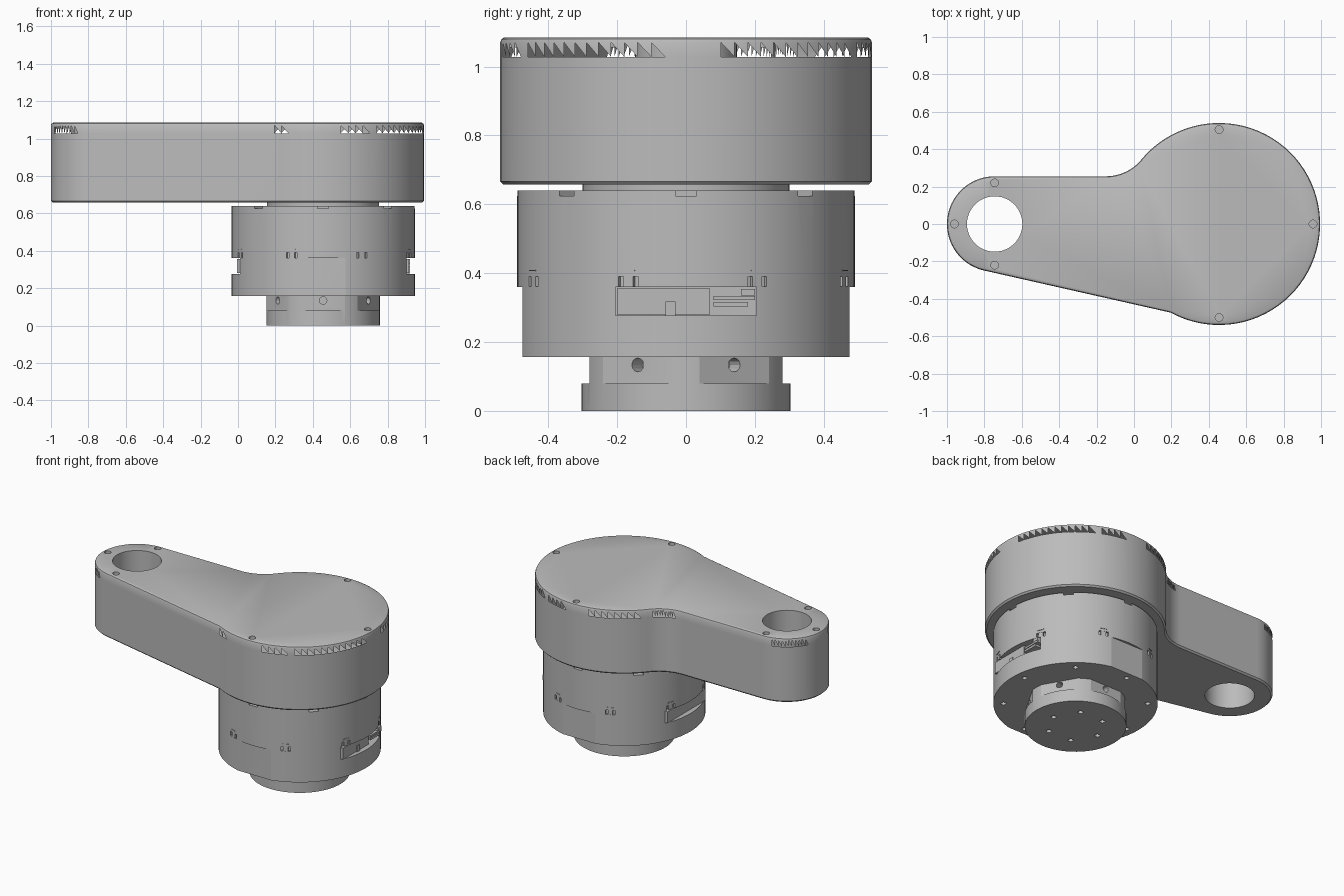
import bpy, bmesh
from math import sin, cos, pi, radians
from mathutils import Matrix, Vector

if "Cube" in bpy.data.objects:
    bpy.data.objects.remove(bpy.data.objects["Cube"])

CX = 0.455          # axis of the drive unit
SX = -0.745         # axis of the small arm end

grey = bpy.data.materials.new("plain_grey")
grey.use_nodes = True
grey.diffuse_color = (0.5, 0.5, 0.5, 1)
grey.node_tree.nodes["Principled BSDF"].inputs["Base Color"].default_value = (0.5, 0.5, 0.5, 1)


def finish(name, bm, smooth=25):
    """Turn a bmesh into a shaded object."""
    bmesh.ops.recalc_face_normals(bm, faces=bm.faces)
    me = bpy.data.meshes.new(name)
    bm.to_mesh(me)
    bm.free()
    me.materials.append(grey)
    ob = bpy.data.objects.new(name, me)
    bpy.context.collection.objects.link(ob)
    shade(ob, smooth)
    return ob


def shade(ob, angle=25):
    bpy.ops.object.select_all(action='DESELECT')
    bpy.context.view_layer.objects.active = ob
    ob.select_set(True)
    bpy.ops.object.shade_smooth_by_angle(angle=radians(angle))


def add_cyl(bm, r, z0, z1, x=CX, y=0, seg=96):
    m = Matrix.Translation((x, y, (z0 + z1) / 2))
    bmesh.ops.create_cone(bm, cap_ends=True, segments=seg, radius1=r, radius2=r,
                          depth=z1 - z0, matrix=m)


def add_box(bm, ang, r, z, size):
    """Box set at a radius and angle around the drive axis (radial, tangential, up)."""
    m = (Matrix.Translation((CX, 0, 0)) @ Matrix.Rotation(radians(ang), 4, 'Z')
         @ Matrix.Translation((r, 0, z)) @ Matrix.Diagonal((*size, 1)))
    bmesh.ops.create_cube(bm, size=1, matrix=m)


def add_radial_hole(bm, ang, r, z, radius):
    m = (Matrix.Translation((CX, 0, 0)) @ Matrix.Rotation(radians(ang), 4, 'Z')
         @ Matrix.Translation((r, 0, z)) @ Matrix.Rotation(pi / 2, 4, 'Y'))
    bmesh.ops.create_cone(bm, cap_ends=True, segments=12, radius1=radius,
                          radius2=radius, depth=0.12, matrix=m)


def cut(ob, bm):
    """Subtract the cutter shapes from an object and drop the cutter."""
    tool = finish("cutter", bm)
    tool.hide_render = True
    mod = ob.modifiers.new("cut", 'BOOLEAN')
    mod.object, mod.operation, mod.solver = tool, 'DIFFERENCE', 'EXACT'
    bpy.context.view_layer.objects.active = ob
    bpy.ops.object.modifier_apply(modifier=mod.name)
    bpy.data.objects.remove(tool)
    shade(ob)


# --- Arm housing: outline of arcs, each point flagged if a vent follows it ---
outline = []


def arc(cx, cy, r, a0, a1, n, vents):
    step = (a1 - a0) / n
    for i in range(n + 1):
        a = a0 + step * i
        mid = a + step / 2
        vent = i < n and any(lo < mid < hi for lo, hi in vents)
        outline.append((Vector((cx + r * cos(radians(a)), cy + r * sin(radians(a)))), vent))


arc(CX, 0, 0.54, -118.7, 140.4, 60,
    [(-119, -110), (-99, -95), (-80, -64), (-60, -5), (10, 61), (65, 85), (102, 135)])
outline.pop()
arc(-0.15, 0.5, 0.245, -39.6, -90, 14, [(-80, -45)])
arc(SX, 0, 0.255, 90, 258, 36, [(106, 157), (203, 246)])

pts = [p for p, _ in outline]
N = len(pts)
normals = []
for i in range(N):
    t = (pts[(i + 1) % N] - pts[i]).normalized() + (pts[i] - pts[i - 1]).normalized()
    normals.append(Vector((t.y, -t.x)).normalized())

bm = bmesh.new()
levels = [(0.657, 0.01), (0.667, 0), (1.028, 0), (1.07, 0), (1.08, 0.004), (1.085, 0.013)]
rings = [[bm.verts.new((*(p - n * inset), z)) for p, n in zip(pts, normals)]
         for z, inset in levels]
for k in range(len(levels) - 1):
    low, high = rings[k], rings[k + 1]
    for i in range(N):
        j = (i + 1) % N
        if k == 2 and outline[i][1]:
            bm.faces.new((low[j], high[j], high[i]))     # saw-tooth vent
        else:
            bm.faces.new((low[i], low[j], high[j], high[i]))


def loop(verts):
    return [bm.edges.get((v, verts[i - 1])) or bm.edges.new((v, verts[i - 1]))
            for i, v in enumerate(verts)]


def circle(x, y, z, r, n):
    return [bm.verts.new((x + r * cos(2 * pi * i / n), y + r * sin(2 * pi * i / n), z))
            for i in range(n)]


def tube(a, b):
    for i in range(len(a)):
        bm.faces.new((a[i - 1], a[i], b[i], b[i - 1]))


# Through hole and screw recesses in the lid
ztop, zbot = levels[-1][0], levels[0][0]
hole_top, hole_low = circle(SX, 0, ztop, 0.148, 48), circle(SX, 0, zbot, 0.148, 48)
tube(hole_low, hole_top)
top_edges = loop(rings[-1]) + loop(hole_top)
for x, y in [(SX, 0.22), (SX, -0.22), (-0.96, 0), (CX, 0.505), (CX, -0.5), (0.957, 0)]:
    upper, lower = circle(x, y, ztop, 0.021, 14), circle(x, y, ztop - 0.03, 0.021, 14)
    tube(lower, upper)
    bm.faces.new(lower)
    top_edges += loop(upper)
bmesh.ops.triangle_fill(bm, use_beauty=True, edges=top_edges, normal=(0, 0, 1))
bmesh.ops.triangle_fill(bm, use_beauty=True, edges=loop(rings[0]) + loop(hole_low),
                        normal=(0, 0, -1))
finish("arm_housing", bm, 30)

# --- Output shaft under the arm ---
bm = bmesh.new()
add_cyl(bm, 0.3, 0.6, 0.658)
finish("output_shaft", bm)

# --- Motor ring with notched rim and clip pockets ---
bm = bmesh.new()
add_cyl(bm, 0.49, 0.36, 0.64)
ring = finish("motor_ring", bm)
bm = bmesh.new()
for k in range(8):
    add_box(bm, 45 * k, 0.48, 0.64, (0.1, 0.06, 0.03))
    add_box(bm, 25 + 45 * k, 0.49, 0.372, (0.03, 0.06, 0.036))
cut(ring, bm)

bm = bmesh.new()
for k in range(8):
    a = 25 + 45 * k
    add_box(bm, a, 0.478, 0.375, (0.022, 0.03, 0.03))
    add_box(bm, a, 0.488, 0.408, (0.01, 0.04, 0.004))
finish("ring_clips", bm)

# --- Lower flange with flattened front and back and a window on each side ---
bm = bmesh.new()
add_cyl(bm, 0.49, 0.157, 0.361)
flange = finish("lower_flange", bm)
bm = bmesh.new()
for a in (90, -90):
    add_box(bm, a, 0.525, 0.26, (0.1, 1, 0.4))
for a in (0, 180):
    add_box(bm, a, 0.46, 0.327, (0.11, 0.41, 0.1))
for k in range(8):
    a = radians(5 + 45 * k)
    add_cyl(bm, 0.016, 0.1, 0.19, CX + 0.43 * cos(a), 0.43 * sin(a), 12)
cut(flange, bm)

# Connector parts inside the window
bm = bmesh.new()
add_box(bm, 0, 0.43, 0.318, (0.06, 0.27, 0.075))
add_box(bm, 180, 0.43, 0.318, (0.06, 0.4, 0.075))
for v in bm.verts:
    if v.co.x > CX and v.co.y > 0:
        v.co.y = 0.07
    elif v.co.x > CX:
        v.co.y = -0.2
finish("window_core", bm)
bm = bmesh.new()
for y, z, w, h in [(0.14, 0.328, 0.12, 0.012), (0.13, 0.31, 0.1, 0.014),
                   (0.18, 0.345, 0.04, 0.02), (-0.045, 0.298, 0.03, 0.04)]:
    bmesh.ops.create_cube(bm, size=1, matrix=Matrix.Translation((CX + 0.435, y, z))
                          @ Matrix.Diagonal((0.06, w, h, 1)))
finish("connector", bm)

# --- Base neck: round foot, six flats with radial holes, screws below ---
bm = bmesh.new()
add_cyl(bm, 0.303, 0, 0.16)
neck = finish("base_neck", bm)
bm = bmesh.new()
for k in range(6):
    add_box(bm, 30 + 60 * k, 0.33, 0.13, (0.1, 0.3, 0.1))
cut(neck, bm)
bm = bmesh.new()
for k in range(6):
    add_radial_hole(bm, 30 + 60 * k, 0.28, 0.134, 0.02)
    a = radians(60 * k)
    add_cyl(bm, 0.016, -0.03, 0.03, CX + 0.17 * cos(a), 0.17 * sin(a), 12)
cut(neck, bm)
